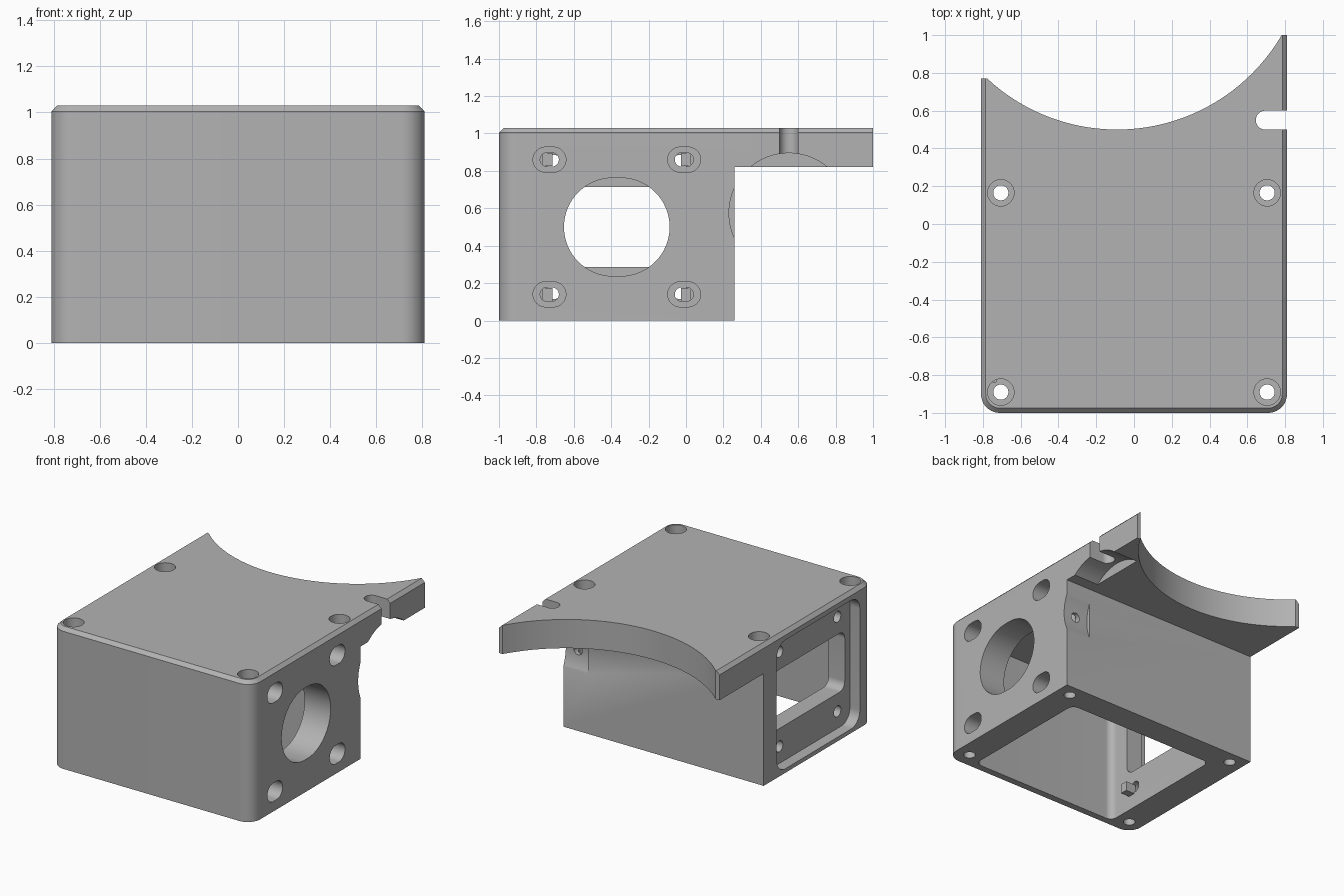
import bpy, bmesh, math
from mathutils import Vector

cube = bpy.data.objects.get("Cube")
if cube:
    bpy.data.objects.remove(cube, do_unlink=True)

grey = bpy.data.materials.new("plain grey")
grey.use_nodes = True
colour = (0.45, 0.45, 0.45, 1)
grey.diffuse_color = colour
grey.node_tree.nodes["Principled BSDF"].inputs["Base Color"].default_value = colour


def outline(centre, half, radius, steps=12):
    """Rounded rectangle; equal half sizes and radius give a circle."""
    pts = []
    for i, (sx, sy) in enumerate([(1, 1), (-1, 1), (-1, -1), (1, -1)]):
        cx = centre[0] + sx * (half[0] - radius)
        cy = centre[1] + sy * (half[1] - radius)
        for k in range(steps + 1 if radius else 1):
            a = (i + k / steps) * math.pi / 2
            pts.append((cx + radius * math.cos(a), cy + radius * math.sin(a)))
    return pts


def place(axis, p, h):
    return Vector({"x": (h, p[0], p[1]), "y": (p[0], h, p[1]), "z": (p[0], p[1], h)}[axis])


def loft(name, axis, layers):
    """Solid through matching outlines given as (height, points)."""
    bm = bmesh.new()
    rings = [[bm.verts.new(place(axis, p, h)) for p in pts] for h, pts in layers]
    n = len(rings[0])
    for low, high in zip(rings, rings[1:]):
        for i in range(n):
            j = (i + 1) % n
            bm.faces.new((low[i], low[j], high[j], high[i]))
    bm.faces.new(rings[0])
    bm.faces.new(rings[-1])
    bmesh.ops.remove_doubles(bm, verts=bm.verts, dist=1e-5)
    bmesh.ops.recalc_face_normals(bm, faces=bm.faces)
    mesh = bpy.data.meshes.new(name)
    bm.to_mesh(mesh)
    bm.free()
    mesh.materials.append(grey)
    obj = bpy.data.objects.new(name, mesh)
    bpy.context.scene.collection.objects.link(obj)
    return obj


def prism(name, axis, centre, half, radius, lo, hi, steps=12):
    pts = outline(centre, half, radius, steps)
    return loft(name, axis, [(lo, pts), (hi, pts)])


def cut(target, *args, **kw):
    cutter = prism("cutter", *args, **kw)
    cutter.hide_render = True
    mod = target.modifiers.new("cut", "BOOLEAN")
    mod.operation = "DIFFERENCE"
    mod.solver = "EXACT"
    mod.object = cutter
    bpy.context.view_layer.update()
    graph = bpy.context.evaluated_depsgraph_get()
    mesh = bpy.data.meshes.new_from_object(target.evaluated_get(graph))
    target.modifiers.clear()
    target.data = mesh
    bpy.data.objects.remove(cutter, do_unlink=True)


# Main block: rounded front corners, chamfered top on three sides
def footprint(inset):
    front = outline((0, 0), (0.81 - inset, 1 - inset), 0.1 - inset)
    keep = [p for p in front if p[1] < 0]
    return [(0.81 - inset, 1), (-0.81 + inset, 1)] + keep


body = loft("housing", "z", [(0, footprint(0)), (1.005, footprint(0)), (1.03, footprint(0.025))])

# Overhanging top plate with a curved rear edge
cut(body, "x", (0.76, 0.32), (0.5, 0.5), 0, -1, 1)
cut(body, "z", (-0.09, 1.51), (1.01, 1.01), 1.01, 0.5, 1.5, steps=32)
cut(body, "z", (-0.8, 1.27), (0.2, 0.5), 0, 0.5, 1.5)

# Hollow inside, open at the bottom
cut(body, "z", (0, -0.44), (0.6, 0.51), 0.05, -0.1, 0.95)

# Recessed rectangular window on the right wall
mid = (-0.37, 0.5)
cut(body, "x", mid, (0.48, 0.47), 0.1, -1, -0.73)
cut(body, "x", mid, (0.42, 0.215), 0.06, -1, -0.5)

# Large opening on the left wall
cut(body, "x", mid, (0.2825, 0.2625), 0.2625, 0.5, 1, steps=16)

# Slotted, counterbored side holes and the opposite plain holes
for sy in (-1, 1):
    for sz in (-1, 1):
        slot = (mid[0] + sy * 0.36, mid[1] + sz * 0.36)
        cut(body, "x", slot, (0.088, 0.067), 0.067, 0.7, 1)
        cut(body, "x", slot, (0.05, 0.037), 0.037, 0.5, 1)
        hole = (mid[0] + sy * 0.335, mid[1] + sz * 0.345)
        cut(body, "x", hole, (0.04, 0.04), 0.04, -1, -0.5)
        prism("inner_tab", "x", (mid[0] + sy * 0.37, slot[1]), (0.027, 0.035), 0, -0.61, -0.53)

# Vertical screw holes with counterbores
for x in (-0.705, 0.705):
    for y in (-0.89, 0.165):
        cut(body, "z", (x, y), (0.04, 0.04), 0.04, -0.1, 1.2)
        cut(body, "z", (x, y), (0.07, 0.07), 0.07, 0.92, 1.2)

# Round clearance under the plate, its drilled hole and the edge notch
cut(body, "x", (0.55, 0.575), (0.32, 0.32), 0.32, 0.61, 1, steps=20)
cut(body, "y", (0.71, 0.575), (0.035, 0.035), 0.035, 0.17, 0.5)
cut(body, "z", (0.8, 0.55), (0.155, 0.05), 0.05, 0.5, 1.5)

# Smooth shading with sharp edges kept
bpy.ops.object.select_all(action="DESELECT")
body.select_set(True)
bpy.context.view_layer.objects.active = body
bpy.ops.object.shade_smooth_by_angle(angle=math.radians(25))
